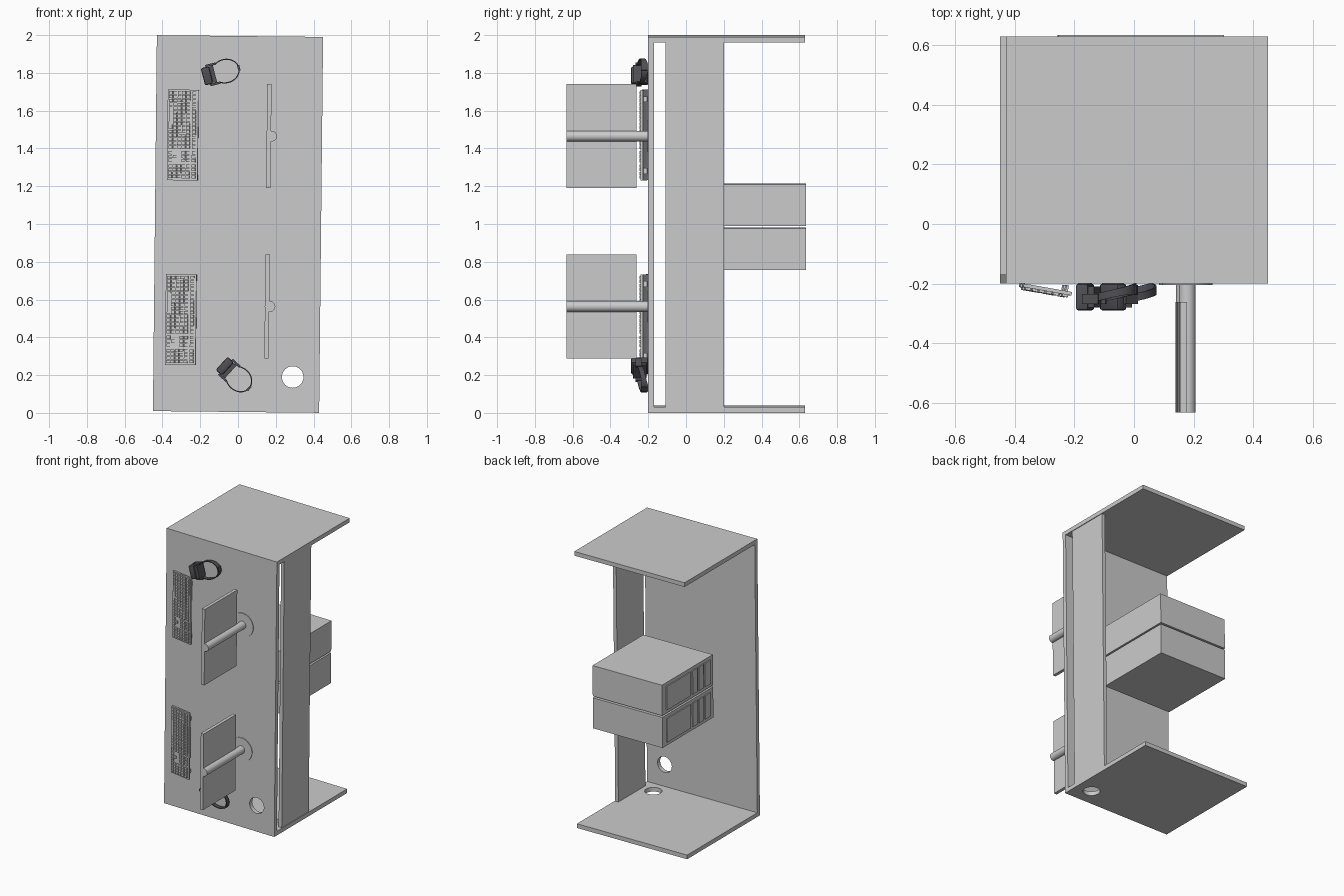
import bpy, bmesh, math
from mathutils import Matrix, Vector

if "Cube" in bpy.data.objects:
    bpy.data.objects.remove(bpy.data.objects["Cube"])

# The whole model leans very slightly about the y axis
LEAN = (Matrix.Translation((0, 0, 1)) @ Matrix.Rotation(0.0105, 4, 'Y')
        @ Matrix.Translation((0, 0, -1)))
dark = bpy.data.materials.new("dark_plastic")
dark.diffuse_color = (0.08, 0.08, 0.09, 1)
dark.use_nodes = True
dark.node_tree.nodes["Principled BSDF"].inputs["Base Color"].default_value = dark.diffuse_color


def add_box(bm, lo, hi, inset=0.0):
    lo, hi = Vector(lo), Vector(hi)
    m = Matrix.Translation((lo + hi) / 2) @ Matrix.Diagonal((*(hi - lo), 1))
    return bmesh.ops.create_cube(bm, size=1, matrix=m)["verts"]


def add_rod(bm, x, z, y0, y1, r, n=32):
    m = Matrix.Translation((x, (y0 + y1) / 2, z)) @ Matrix.Rotation(math.pi / 2, 4, 'X')
    bmesh.ops.create_cone(bm, cap_ends=True, segments=n, radius1=r, radius2=r,
                          depth=abs(y1 - y0), matrix=m)


def finish(name, bm, local=Matrix(), mat=None, smooth=False):
    bmesh.ops.recalc_face_normals(bm, faces=bm.faces)
    me = bpy.data.meshes.new(name)
    bm.to_mesh(me)
    bm.free()
    ob = bpy.data.objects.new(name, me)
    bpy.context.collection.objects.link(ob)
    ob.matrix_world = LEAN @ local
    if mat:
        me.materials.append(mat)
    if smooth:
        bpy.ops.object.select_all(action='DESELECT')
        ob.select_set(True)
        bpy.context.view_layer.objects.active = ob
        bpy.ops.object.shade_smooth_by_angle(angle=math.radians(35))
    return ob


def box(name, lo, hi):
    bm = bmesh.new()
    add_box(bm, lo, hi)
    return finish(name, bm)


def cut(ob, cutter):
    cutter.hide_render = True
    cutter.hide_viewport = True
    mod = ob.modifiers.new("cable_hole", 'BOOLEAN')
    mod.operation, mod.solver, mod.object = 'DIFFERENCE', 'EXACT', cutter


# Desk frame: top, two end panels, modesty panel
Z0, Z1, X, T = 0.005, 1.995, 0.44, 0.03
top = box("desk_top", (-X, -0.2, Z0), (X, -0.17, Z1))
low_end = box("desk_end_lower", (-X, -0.17, Z0), (X, 0.63, Z0 + T))
box("desk_end_upper", (-X, -0.17, Z1 - T), (X, 0.63, Z1))
box("modesty_panel", (X - 0.03, -0.108, Z0 + T), (X - 0.005, 0.2, Z1 - T))

# Cable holes
bm = bmesh.new()
add_rod(bm, 0.298, 0.193, -0.3, -0.1, 0.057)
cut(top, finish("top_hole_cutter", bm))
bm = bmesh.new()
bmesh.ops.create_cone(bm, cap_ends=True, segments=32, radius1=0.057, radius2=0.057,
                      depth=0.2, matrix=Matrix.Translation((0.32, -0.07, 0.02)))
cut(low_end, finish("end_hole_cutter", bm))

# Two computer cases with raised front panel and drive bays
for i, z in enumerate((0.76, 0.992)):
    bm = bmesh.new()
    h = 0.22
    add_box(bm, (-0.255, 0.055, z), (0.30, 0.635, z + h))
    for y0, y1 in ((0.32, 0.59), (0.24, 0.295), (0.17, 0.225), (0.09, 0.155)):
        add_box(bm, (-0.262, y0, z + 0.025), (-0.25, y1, z + h - 0.025))
    finish(f"computer_case_{i + 1}", bm)

# Two monitors: thin screen, full-height post, flat round base
for i, z in enumerate((0.565, 1.467)):
    box(f"monitor_screen_{i + 1}", (0.147, -0.632, z - 0.275), (0.17, -0.262, z + 0.275))
    bm = bmesh.new()
    add_rod(bm, 0.174, z, -0.633, -0.2, 0.028)
    add_rod(bm, 0.174, z, -0.205, -0.2, 0.085, 48)
    finish(f"monitor_stand_{i + 1}", bm, smooth=True)

# Keyboards: tilted tray, key rows, two feet
BLOCKS = ((0.232, 15, 0.0205), (-0.085, 3, 0.0205), (-0.156, 4, 0.0190))
for i, z in enumerate((0.49, 1.468)):
    bm = bmesh.new()
    add_box(bm, (-0.082, -0.006, -0.24), (0.082, 0.006, 0.24))
    for row in range(6):
        x = -0.074 + row * 0.0235 + (0.008 if row == 5 else 0)
        for b, (start, n, pitch) in enumerate(BLOCKS):
            k = 0
            while k < n:
                span = 1
                if row == 0 and b == 0 and k == 4:
                    span = 6                       # space bar
                gap = (b == 1 and (row == 2 or (row == 1 and k != 1)))
                if not gap:
                    a = start - k * pitch
                    add_box(bm, (x, -0.014, a - span * pitch + 0.003), (x + 0.019, -0.005, a))
                k += span
    for s in (-0.19, 0.19):
        add_box(bm, (0.06, 0.0, s - 0.015), (0.068, 0.026, s + 0.015))
    place = Matrix.Translation((-0.297, -0.22, z)) @ Matrix.Rotation(math.radians(-10), 4, 'Z')
    finish(f"keyboard_{i + 1}", bm, place)


# Goggles with head strap; local x points from visor to strap, local y is down
def goggles(name, x, z, angle):
    place = Matrix.Translation((x, -0.2, z)) @ Matrix.Rotation(-angle, 4, 'Y')
    bm = bmesh.new()
    add_box(bm, (-0.032, -0.09, -0.047), (0.012, 0.0, 0.047))
    bmesh.ops.bevel(bm, geom=bm.edges[:], offset=0.009, segments=2, affect='EDGES', profile=0.5)
    # face gasket, wider at the edge
    v = add_box(bm, (0.01, -0.08, -0.042), (0.034, -0.01, 0.042))
    for p in v:
        if p.co.x > 0.03:
            p.co.z *= 1.12
    # side hinges of the strap
    for s in (-1, 1):
        add_box(bm, (-0.005, -0.068, s * 0.052 - 0.006), (0.05, -0.035, s * 0.052 + 0.006))
    finish(name + "_visor", bm, place, dark, True)

    bm = bmesh.new()
    rings = []
    n = 28
    for k in range(n + 1):
        t = math.radians(-130 + 260 * k / n)
        c, s = math.cos(t), math.sin(t)
        px = 0.092 + 0.072 * c
        mid = -0.05 + 0.03 * (px - 0.03) / 0.13        # slopes down to the back
        half = 0.013 + 0.006 * max(0, c) ** 4          # wider pad at the back
        rings.append([bm.verts.new((0.092 + (0.072 + o) * c, mid + h * half, (0.062 + o) * s))
                      for o, h in ((-0.003, -1), (0.003, -1), (0.003, 1), (-0.003, 1))])
    for a, b in zip(rings, rings[1:]):
        for j in range(4):
            bm.faces.new((a[j], a[(j + 1) % 4], b[(j + 1) % 4], b[j]))
    bm.faces.new(rings[0])
    bm.faces.new(rings[-1])
    # adjuster at the back of the strap
    add_box(bm, (0.158, -0.036, -0.015), (0.17, -0.004, 0.015))
    finish(name + "_strap", bm, place, dark, True)


goggles("goggles_upper", -0.163, 1.785, math.radians(15))
goggles("goggles_lower", -0.055, 0.240, math.radians(-42))
